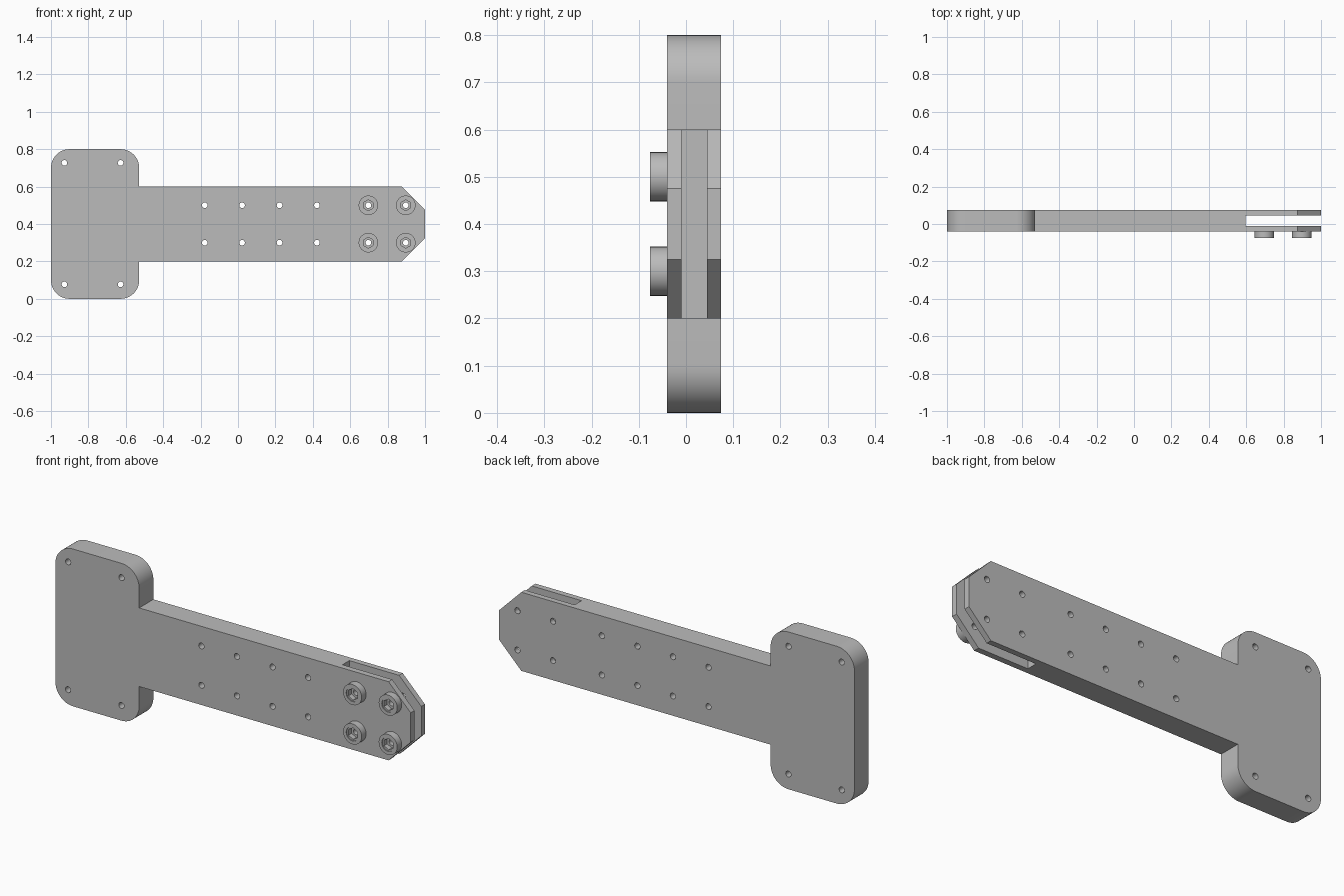
import bpy
import bmesh
from math import cos, sin, pi, radians

cube = bpy.data.objects.get("Cube")
if cube:
    bpy.data.objects.remove(cube, do_unlink=True)

grey = bpy.data.materials.new("plain grey")
grey.use_nodes = True
colour = (0.5, 0.5, 0.5, 1)
grey.diffuse_color = colour
grey.node_tree.nodes["Principled BSDF"].inputs["Base Color"].default_value = colour

FRONT, BACK = -0.04, 0.074


def arc(cx, cz, r, start, end, steps):
    """Points along an arc in the x-z plane, angles in degrees."""
    angles = [radians(start + (end - start) * i / steps) for i in range(steps + 1)]
    return [(cx + r * cos(a), cz + r * sin(a)) for a in angles]


def circle(cx, cz, r, sides=32, turn=0):
    return arc(cx, cz, r, turn, turn + 360, sides)[:-1]


def prisms(name, outlines, y0, y1):
    """Extrude closed x-z outlines from y0 to y1 into one object."""
    bm = bmesh.new()
    for outline in outlines:
        face = bm.faces.new([bm.verts.new((x, y0, z)) for x, z in outline])
        new = bmesh.ops.extrude_face_region(bm, geom=[face])["geom"]
        for v in new:
            if isinstance(v, bmesh.types.BMVert):
                v.co.y = y1
    bmesh.ops.recalc_face_normals(bm, faces=bm.faces)
    mesh = bpy.data.meshes.new(name)
    bm.to_mesh(mesh)
    bm.free()
    mesh.materials.append(grey)
    obj = bpy.data.objects.new(name, mesh)
    bpy.context.collection.objects.link(obj)
    return obj


def cut(obj, cutters):
    """Subtract the cutters, apply the result and remove them."""
    for c in cutters:
        c.hide_render = True
        mod = obj.modifiers.new(c.name, "BOOLEAN")
        mod.operation = "DIFFERENCE"
        mod.solver = "EXACT"
        mod.object = c
    deps = bpy.context.evaluated_depsgraph_get()
    mesh = bpy.data.meshes.new_from_object(obj.evaluated_get(deps))
    obj.modifiers.clear()
    obj.data = mesh
    for c in cutters:
        bpy.data.objects.remove(c, do_unlink=True)


def smooth(obj):
    bpy.ops.object.select_all(action="DESELECT")
    obj.select_set(True)
    bpy.context.view_layer.objects.active = obj
    bpy.ops.object.shade_smooth_by_angle(angle=radians(30))


# Hole positions
rows = (0.3, 0.5)
bolt_spots = [(x, z) for x in (0.697, 0.897) for z in rows]
arm_spots = [(-0.178 + 0.2 * i, z) for i in range(4) for z in rows]
plate_spots = [(x, z) for x in (-0.928, -0.628) for z in (0.077, 0.727)]

# Rounded head plate and pointed arm as one T-shaped body
r, left, right = 0.1, -1.0, -0.528
outline = (
    arc(left + r, r, r, 180, 270, 12)
    + arc(right - r, r, r, 270, 360, 12)
    + [(right, 0.2), (0.875, 0.2), (1, 0.325), (1, 0.475), (0.875, 0.6), (right, 0.6)]
    + arc(right - r, 0.8 - r, r, 0, 90, 12)
    + arc(left + r, 0.8 - r, r, 90, 180, 12)
)
body = prisms("slotted_arm_with_plate", [outline], FRONT, BACK)
holes = [circle(x, z, 0.015, 24) for x, z in plate_spots + arm_spots + bolt_spots]
slot = [(0.595, 0.1), (1.1, 0.1), (1.1, 0.7), (0.595, 0.7)]
cut(body, [
    prisms("slot_cutter", [slot], -0.01, 0.045),
    prisms("hole_cutter", holes, -0.2, 0.2),
])
smooth(body)

# Hollow bolt heads with a stepped hexagonal socket
TOP = -0.076
for i, (x, z) in enumerate(bolt_spots):
    head = prisms(f"bolt_head_{i + 1}", [circle(x, z, 0.052, 40)], TOP, FRONT)
    cut(head, [
        prisms("rim_cutter", [circle(x, z, 0.035)], TOP - 0.02, TOP + 0.005),
        prisms("socket_cutter", [circle(x, z, 0.029, 6, 30)], TOP - 0.03, FRONT - 0.006),
        prisms("bore_cutter", [circle(x, z, 0.015, 24)], TOP - 0.04, FRONT + 0.02),
    ])
    smooth(head)
